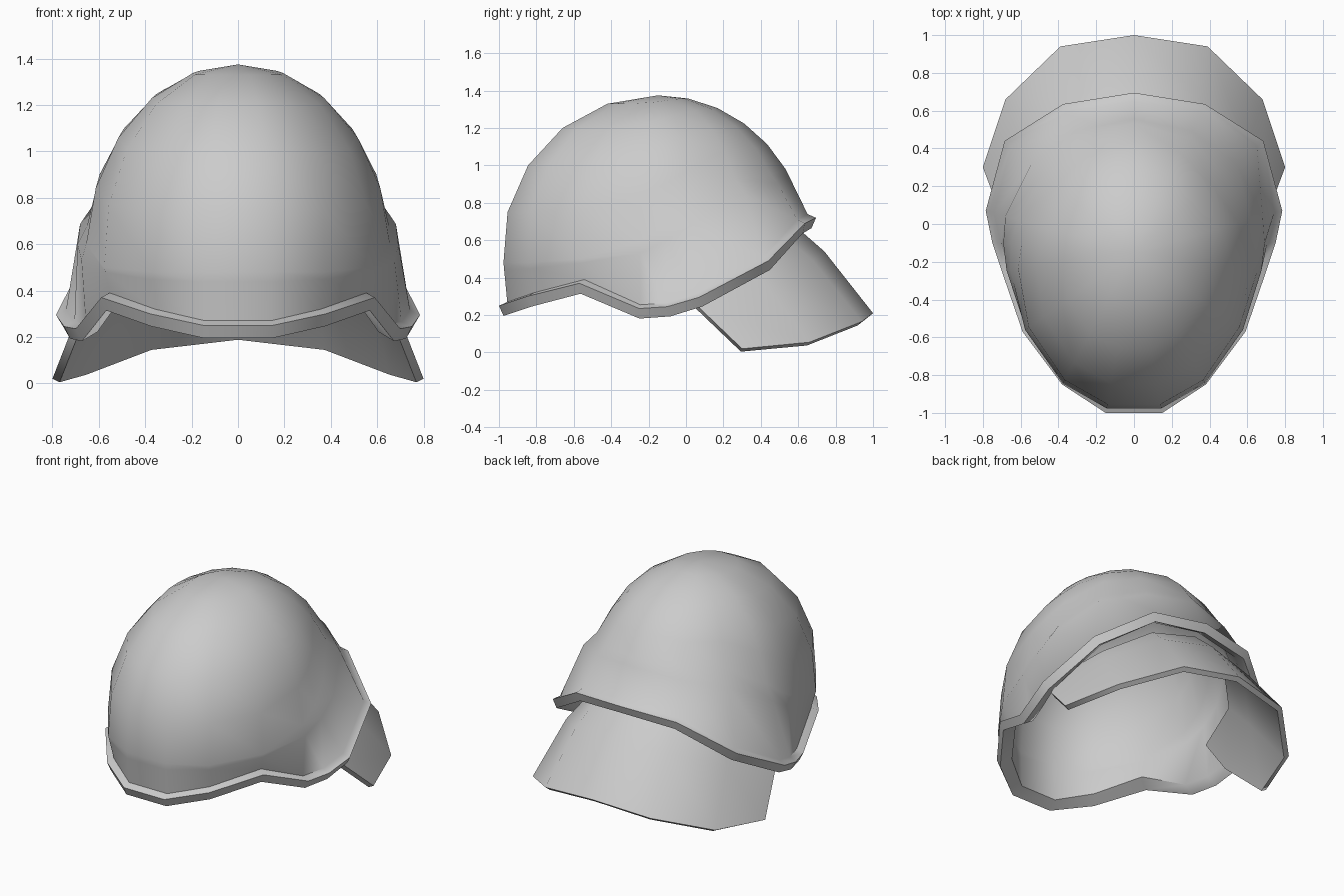
import bpy, bmesh, math
from mathutils import Vector

if "Cube" in bpy.data.objects:
    bpy.data.objects.remove(bpy.data.objects["Cube"], do_unlink=True)

grey = bpy.data.materials.new("plain_grey")
grey.use_nodes = True
colour = (0.6, 0.6, 0.6, 1)
grey.diffuse_color = colour
grey.node_tree.nodes["Principled BSDF"].inputs["Base Color"].default_value = colour

CENTRE = Vector((0, -0.15, 0.55))


def mirrored(half):
    """Complete a half row of points across x = 0 (open at its first point)."""
    flipped = [Vector((-p[0], p[1], p[2])) for p in reversed(half) if p[0] > 0]
    return [Vector(p) for p in half] + flipped


def loft(name, rows, thickness, closed, apex=None):
    """Skin rows of points into a shell and give it thickness inward."""
    bm = bmesh.new()
    grid = [[bm.verts.new(p) for p in row] for row in rows]
    count = len(grid[0])
    steps = range(count if closed else count - 1)
    for upper, lower in zip(grid, grid[1:]):
        for i in steps:
            j = (i + 1) % count
            bm.faces.new((upper[i], lower[i], lower[j], upper[j]))
    if apex is not None:
        top = bm.verts.new(apex)
        for i in steps:
            bm.faces.new((top, grid[0][i], grid[0][(i + 1) % count]))
    bm.normal_update()
    outward = sum(f.normal.dot(f.calc_center_median() - CENTRE) for f in bm.faces)
    if outward < 0:
        bmesh.ops.reverse_faces(bm, faces=bm.faces[:])
    mesh = bpy.data.meshes.new(name)
    bm.to_mesh(mesh)
    bm.free()
    obj = bpy.data.objects.new(name, mesh)
    bpy.context.collection.objects.link(obj)
    mesh.materials.append(grey)
    bpy.ops.object.select_all(action="DESELECT")
    obj.select_set(True)
    bpy.context.view_layer.objects.active = obj
    solid = obj.modifiers.new("thickness", "SOLIDIFY")
    solid.thickness = thickness
    solid.offset = -1
    bpy.ops.object.modifier_apply(modifier=solid.name)
    bpy.ops.object.shade_smooth_by_angle(angle=math.radians(60))
    return obj


# Helmet columns, front to back: rim point, height where the dome ends, ridge bulge
columns = [
    ((0.15, -1.0, 0.25), 0.48, 0),
    ((0.38, -0.85, 0.30), 0.48, 0),
    ((0.59, -0.57, 0.37), 0.50, 0),
    ((0.70, -0.25, 0.235), 0.60, 0.02),
    ((0.75, -0.10, 0.245), 0.68, 0.03),
    ((0.785, 0.07, 0.295), 0.78, 0.04),
    ((0.685, 0.44, 0.49), 0.93, 0.04),
    ((0.375, 0.635, 0.69), 0.95, 0.01),
    ((0, 0.695, 0.72), 0.98, 0),
]
WIDTH, FRONT, BACK, HEIGHT = 0.66, 0.85, 0.8, 0.825
DOME_ROWS = 5


def helmet_column(rim, end_z, bulge):
    """Points from the crown down over dome, side ridge and flared lip."""
    rim = Vector(rim)
    out = Vector((rim.x, rim.y - CENTRE.y, 0))
    depth = FRONT if out.y < 0 else BACK
    unit = Vector((out.x / WIDTH, out.y / depth)).normalized()
    out.normalize()
    end_angle = math.acos((end_z - CENTRE.z) / HEIGHT)
    points = []
    for k in range(1, DOME_ROWS + 1):
        a = end_angle * k / DOME_ROWS
        r = math.sin(a)
        points.append(CENTRE + Vector((unit.x * r * WIDTH, unit.y * r * depth,
                                       math.cos(a) * HEIGHT)))
    lip = rim - out * 0.045 + Vector((0, 0, 0.02))
    points += [points[-1].lerp(lip, 0.2) + out * bulge, lip, rim]
    return points


half_rows = zip(*[helmet_column(*c) for c in columns])
loft("helmet_shell", [mirrored(row) for row in half_rows], 0.06, True,
     CENTRE + Vector((0, 0, HEIGHT)))

# Neck guard: tucked top edge, bend and flared lower edge, side to back
guard = [
    [(0.62, -0.02, 0.42), (0.52, 0.32, 0.50), (0.30, 0.53, 0.62), (0, 0.58, 0.68)],
    [(0.71, 0.06, 0.25), (0.60, 0.42, 0.37), (0.34, 0.68, 0.49), (0, 0.74, 0.54)],
    [(0.80, 0.30, 0.02), (0.68, 0.66, 0.055), (0.39, 0.94, 0.165), (0, 1.0, 0.21)],
]
loft("neck_guard", [mirrored(row) for row in guard], 0.035, False)
